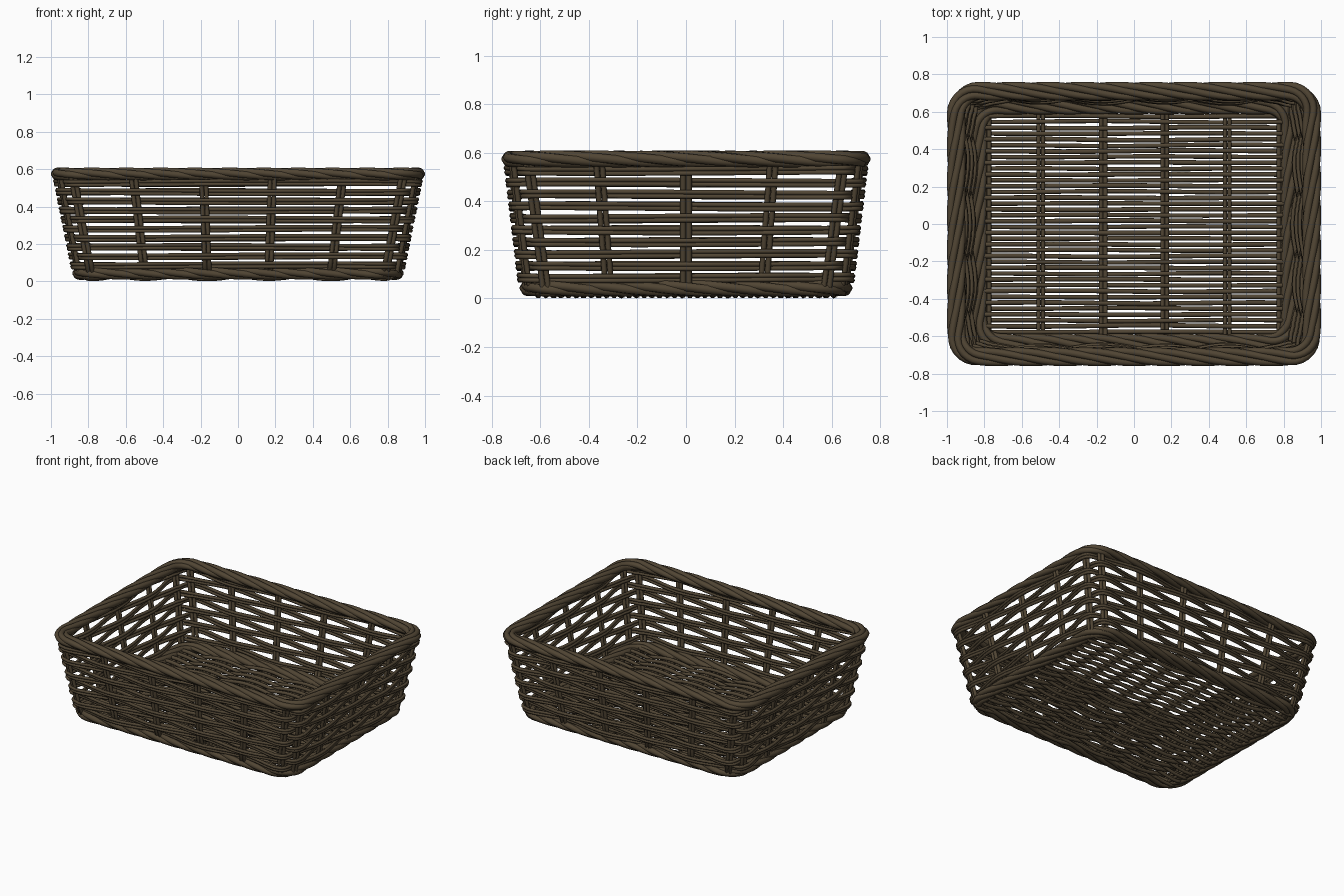
import bpy, math, random
from mathutils import Vector

random.seed(4)
if "Cube" in bpy.data.objects:
    bpy.data.objects.remove(bpy.data.objects["Cube"], do_unlink=True)

wicker = bpy.data.materials.new("dark_brown_wicker")
wicker.use_nodes = True
COLOR = (0.082, 0.060, 0.034, 1)
wicker.diffuse_color = COLOR
wicker.node_tree.nodes["Principled BSDF"].inputs["Base Color"].default_value = COLOR

CORNER = 0.12
FRONT = (0.165, 0.50, 0.79)    # stake distances from the front centre
SIDE = (0.58, 0.32)            # stake distances from the side centre
FLOOR_Z = 0.032


def make_strands(name, paths, radius, cyclic):
    """One mesh object made of round canes swept along the paths."""
    curve = bpy.data.curves.new(name, "CURVE")
    curve.dimensions = "3D"
    curve.bevel_depth = radius
    curve.bevel_resolution = 1
    curve.use_fill_caps = not cyclic
    for path in paths:
        spline = curve.splines.new("POLY")
        spline.points.add(len(path) - 1)
        for point, co in zip(spline.points, path):
            point.co = (*co, 1)
        spline.use_cyclic_u = cyclic
        spline.use_smooth = True
    temp = bpy.data.objects.new(name + "_path", curve)
    bpy.context.collection.objects.link(temp)
    graph = bpy.context.evaluated_depsgraph_get()
    mesh = bpy.data.meshes.new_from_object(temp.evaluated_get(graph))
    bpy.data.objects.remove(temp, do_unlink=True)
    mesh.name = name
    mesh.materials.clear()
    mesh.materials.append(wicker)
    for face in mesh.polygons:
        face.use_smooth = True
    ob = bpy.data.objects.new(name, mesh)
    bpy.context.collection.objects.link(ob)
    return ob


def quarter(hx, hy):
    return hx + hy - 2 * CORNER + CORNER * math.pi / 2


def ring_point(s, hx, hy):
    """Point and outward normal at distance s round a rounded rectangle."""
    q = quarter(hx, hy)
    s %= 4 * q
    index = int(s // q)
    d = s - index * q
    if index % 2:
        d = q - d
    straight, arc = hx - CORNER, CORNER * math.pi / 2
    if d < straight:
        p, n = Vector((d, -hy, 0)), Vector((0, -1, 0))
    elif d < straight + arc:
        a = (d - straight) / CORNER
        n = Vector((math.sin(a), -math.cos(a), 0))
        p = Vector((straight, CORNER - hy, 0)) + n * CORNER
    else:
        p, n = Vector((hx, d - q, 0)), Vector((1, 0, 0))
    flip = Vector((-1 if index in (2, 3) else 1, -1 if index in (1, 2) else 1, 1))
    return p * flip, n * flip


def wall_size(z):
    return 0.85 + 0.20 * z, 0.655 + 0.12 * z


def stake_positions(z):
    """Distances round the wall of every upright at height z."""
    hx, hy = wall_size(z)
    q, k = quarter(hx, hy), hx / 0.86
    first = [x * k for x in FRONT] + [q - y * k for y in SIDE]
    half = first + [q] + [2 * q - s for s in reversed(first)]
    return half + [s + 2 * q for s in half[:5]] + [3 * q] + [4 * q - s for s in reversed(first)]


def wall_point(s, z, out=0.0):
    p, n = ring_point(s, *wall_size(z))
    return p + n * out + Vector((0, 0, z))


# Wall weave: paired canes passing alternately outside and inside the uprights
weave = []
ROWS, STEPS = 10, 8
for row in range(ROWS):
    z = 0.085 + row * 0.049
    stakes = stake_positions(z)
    total = 4 * quarter(*wall_size(z))
    wobble = random.uniform(0, 6)
    for offset in (-0.009, 0.009):
        path = []
        for i, start in enumerate(stakes):
            end = stakes[i + 1] if i + 1 < len(stakes) else stakes[0] + total
            for j in range(STEPS):
                t = j / STEPS
                out = 0.021 * math.cos(math.pi * (i + t + row))
                dz = offset + 0.003 * math.sin(3 * (i + t) * math.tau / 22 + wobble)
                path.append(wall_point(start + (end - start) * t, z + dz, out))
        weave.append(path)
make_strands("wall_weave", weave, 0.0105, True)

# Uprights: pairs of canes; the front and back ones run on under the floor weave
side_stakes, long_stakes = [], []
heights = [0.035 + i * 0.107 for i in range(6)]
for shift in (-0.012, 0.012):
    for i in range(22):
        path = [wall_point(stake_positions(z)[i] + shift, z) for z in heights]
        if i in (3, 4, 5, 6, 7, 14, 15, 16, 17, 18):
            side_stakes.append(path)
    for i, partner in ((0, 10), (1, 9), (2, 8), (21, 11), (20, 12), (19, 13)):
        front = [wall_point(stake_positions(z)[i] + shift, z) for z in reversed(heights)]
        back = [wall_point(stake_positions(z)[partner] - shift, z) for z in heights]
        x = front[-1].x
        floor = [Vector((x, y, FLOOR_Z)) for y in (-0.61, -0.3, 0, 0.3, 0.61)]
        long_stakes.append(front + floor + back)
make_strands("side_uprights", side_stakes, 0.0125, False)
make_strands("front_to_back_stakes", long_stakes, 0.0125, False)

# Floor weave: one cane zigzagging to and fro, over and under the stakes
END = 0.835
knots = [-END] + [-x for x in reversed(FRONT)] + list(FRONT) + [END]
phases = [-0.5, 0, 1, 2, 3, 4, 5, 5.5]
PASSES, pitch = 40, 0.0312
floor_path = []
for k in range(PASSES):
    y0 = (k - (PASSES - 1) / 2) * pitch
    drift, swing = random.uniform(0, 6), random.uniform(0.001, 0.005)
    line = []
    for a, b, pa, pb in zip(knots, knots[1:], phases, phases[1:]):
        steps = 3 if pb - pa < 1 else 8
        for j in range(steps):
            t = j / steps
            x = a + (b - a) * t
            height = 0.019 * math.cos(math.pi * (pa + (pb - pa) * t + k))
            y = y0 + swing * math.sin(4 * x + drift) * (1 - (x / END) ** 2)
            line.append(Vector((x, y, FLOOR_Z + height)))
    line.append(Vector((END, y0, FLOOR_Z)))
    floor_path += line if k % 2 == 0 else line[::-1]
make_strands("floor_weave", [floor_path], 0.0125, False)


def rope(name, hx, hy, z, turns=7, strands=5, samples=240):
    """Flattened twisted border running round the basket."""
    paths = []
    total = 4 * quarter(hx, hy)
    for k in range(strands):
        path = []
        for i in range(samples):
            p, n = ring_point(total * i / samples, hx, hy)
            a = math.tau * (k / strands - turns * i / samples)
            path.append(p + n * 0.030 * math.cos(a) + Vector((0, 0, z + 0.016 * math.sin(a))))
        paths.append(path)
    make_strands(name, paths, 0.0205, True)


# Twisted borders at the top and the foot
rope("top_rim", 0.95, 0.71, 0.574)
rope("bottom_border", 0.835, 0.635, 0.043)
